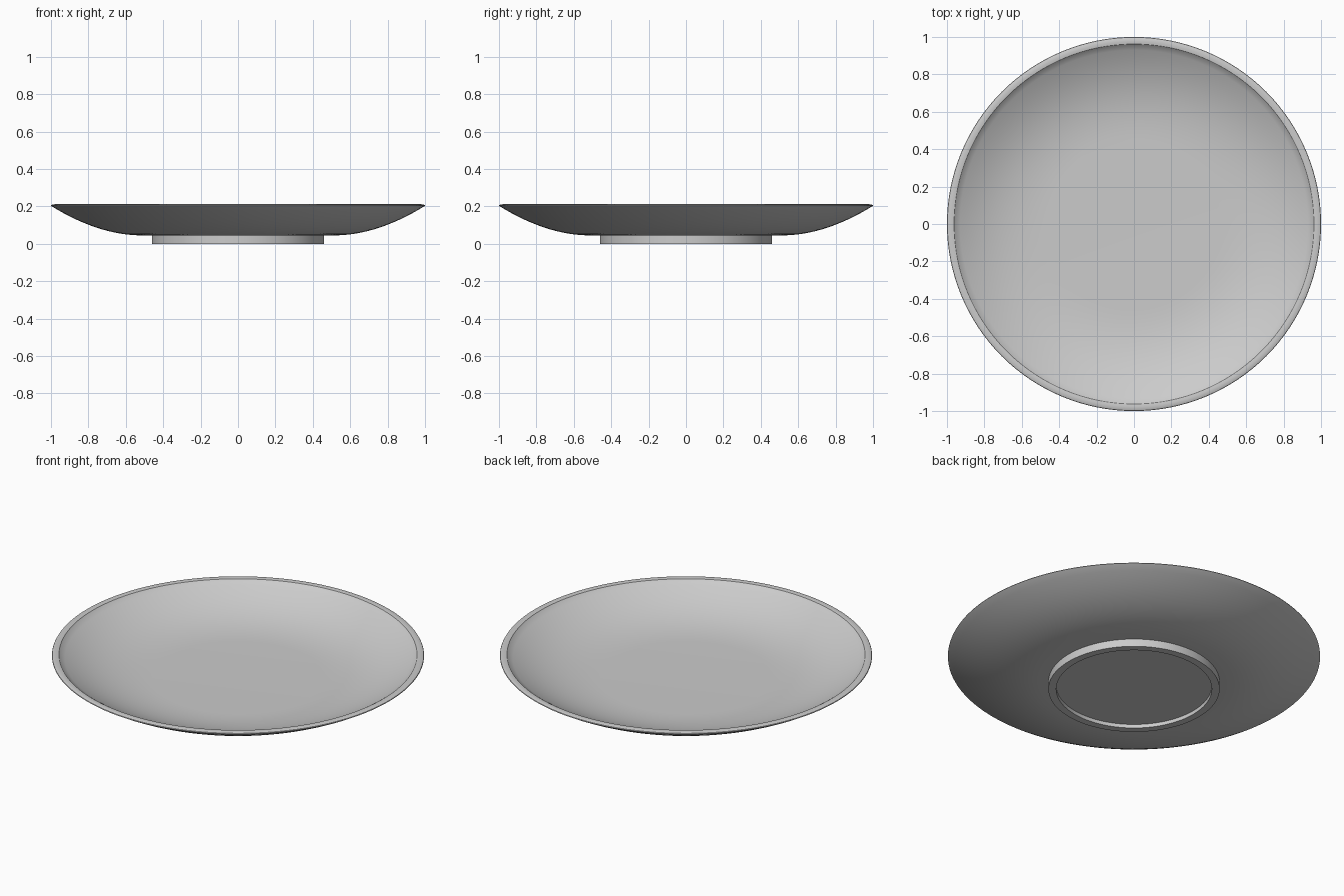
import bpy, bmesh, math

if "Cube" in bpy.data.objects:
    bpy.data.objects.remove(bpy.data.objects["Cube"])

SEGMENTS = 128


def bezier(p0, p1, p2, p3, n=14):
    """Points along a cubic curve in (radius, height)."""
    pts = []
    for i in range(n + 1):
        t = i / n
        a, b, c, d = (1-t)**3, 3*t*(1-t)**2, 3*t*t*(1-t), t**3
        pts.append(tuple(a*w + b*x + c*y + d*z
                         for w, x, y, z in zip(p0, p1, p2, p3)))
    return pts


def lathe(name, profile):
    """Spin a (radius, height) profile around z."""
    bm = bmesh.new()
    verts = [bm.verts.new((r, 0, z)) for r, z in profile]
    edges = [bm.edges.new(pair) for pair in zip(verts, verts[1:])]
    bmesh.ops.spin(bm, geom=verts + edges, cent=(0, 0, 0), axis=(0, 0, 1),
                   angle=math.tau, steps=SEGMENTS)
    bmesh.ops.remove_doubles(bm, verts=bm.verts, dist=1e-5)
    bmesh.ops.recalc_face_normals(bm, faces=bm.faces)
    mesh = bpy.data.meshes.new(name)
    bm.to_mesh(mesh)
    bm.free()
    obj = bpy.data.objects.new(name, mesh)
    bpy.context.collection.objects.link(obj)
    bpy.context.view_layer.objects.active = obj
    obj.select_set(True)
    bpy.ops.object.shade_smooth_by_angle(angle=math.radians(28))
    obj.select_set(False)
    return obj


# Recessed base and foot ring
foot = [(0, 0.022), (0.418, 0.022), (0.418, 0), (0.46, 0), (0.46, 0.045)]
# Curved underside out to the edge
underside = bezier((0.52, 0.045), (0.68, 0.047), (0.84, 0.105), (0.995, 0.2))
# Rounded lip, sloping gently outwards
lip = [(1.0, 0.204), (0.998, 0.208), (0.99, 0.211), (0.975, 0.212), (0.962, 0.21)]
# Dished inside down to the flat middle
inside = bezier((0.96, 0.207), (0.82, 0.125), (0.68, 0.072), (0.46, 0.07))

lathe("plate", foot + underside + lip + inside + [(0, 0.07)])
